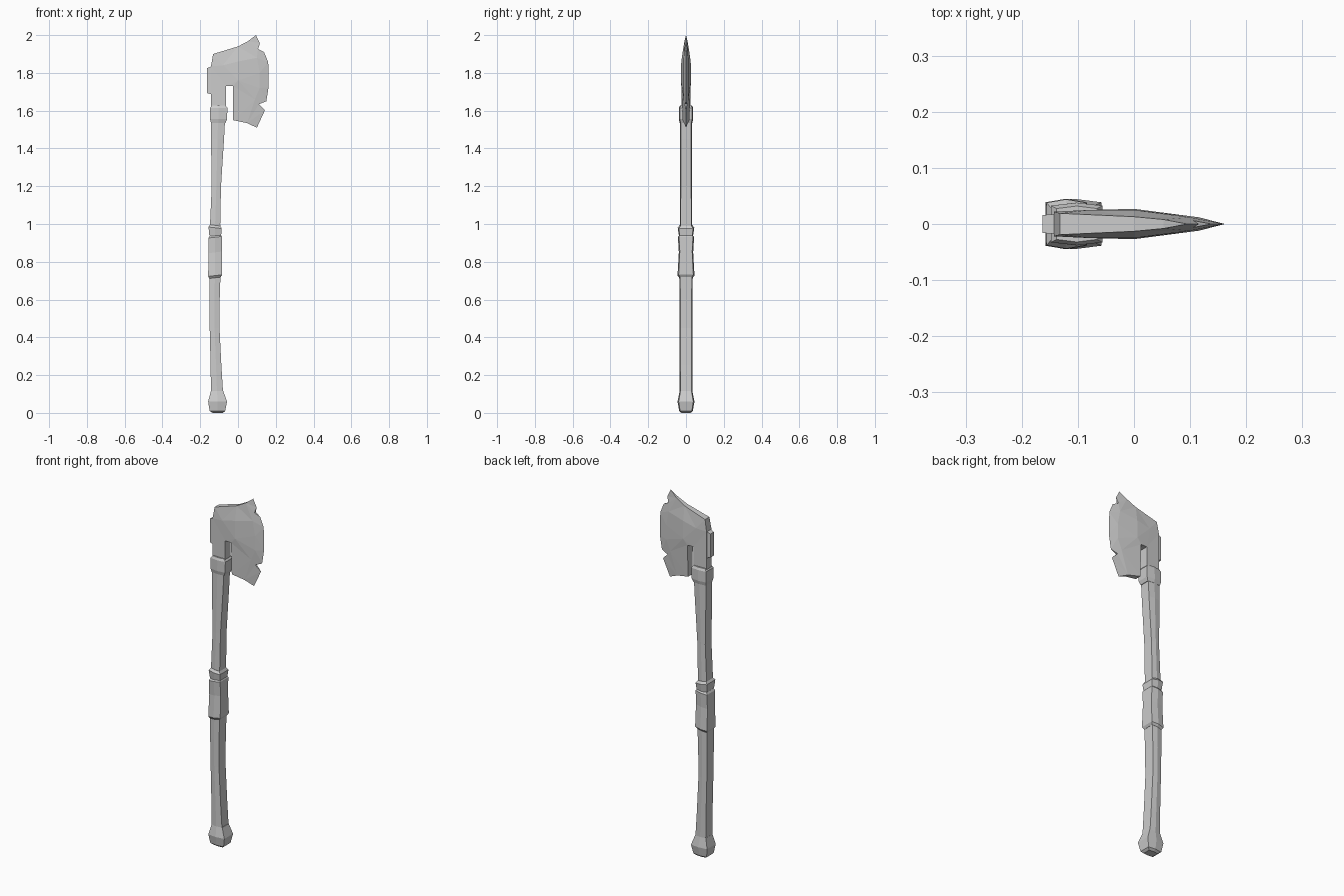
import bpy, bmesh
from mathutils import Vector
from mathutils.geometry import delaunay_2d_cdt


def finish(name, bm):
    bmesh.ops.remove_doubles(bm, verts=bm.verts, dist=0.0005)
    bmesh.ops.recalc_face_normals(bm, faces=bm.faces)
    mesh = bpy.data.meshes.new(name)
    bm.to_mesh(mesh)
    bm.free()
    obj = bpy.data.objects.new(name, mesh)
    bpy.context.collection.objects.link(obj)
    return obj


def hex_loft(name, sections, tilt=0.0):
    """Loft six-sided rings; each section is (z, x_left, x_right, ridge half depth)."""
    bm = bmesh.new()
    rings = []
    for z, x0, x1, d in sections:
        m, c = (x0 + x1) / 2, d * 0.86
        ring = [(x0, -c), (m, -d), (x1, -c), (x1, c), (m, d), (x0, c)]
        rings.append([bm.verts.new((x, y, z + tilt * (x - m))) for x, y in ring])
    for a, b in zip(rings, rings[1:]):
        for i in range(6):
            j = (i + 1) % 6
            bm.faces.new((a[i], a[j], b[j], b[i]))
    bm.faces.new(rings[0])
    bm.faces.new(rings[-1])
    return finish(name, bm)


def blade(name, outline, inner):
    """Fill an x-z outline, push both sides out by half thickness, close the rim."""
    pts = outline + inner
    n = len(outline)
    vs, _, tris, orig, _, _ = delaunay_2d_cdt(
        [Vector((p[0], p[1])) for p in pts], [(i, (i + 1) % n) for i in range(n)], [], 1, 1e-5)
    bm = bmesh.new()
    half = [pts[o[0]][2] for o in orig]
    front, back = [[bm.verts.new((v.x, s * h, v.y)) for v, h in zip(vs, half)] for s in (-1, 1)]
    index = {o[0]: k for k, o in enumerate(orig)}
    for t in tris:
        bm.faces.new([front[i] for i in t])
        bm.faces.new([back[i] for i in reversed(t)])
    for i in range(n):
        a, b = index[i], index[(i + 1) % n]
        bm.faces.new((front[a], front[b], back[b], back[a]))
    return finish(name, bm)


# Wooden shaft, slightly curved
hex_loft("shaft", [
    (0.09, -0.143, -0.078, 0.034), (0.25, -0.145, -0.088, 0.034),
    (0.45, -0.150, -0.098, 0.034), (0.60, -0.152, -0.097, 0.035),
    (0.75, -0.152, -0.092, 0.036), (1.00, -0.148, -0.094, 0.033),
    (1.20, -0.139, -0.090, 0.032), (1.45, -0.143, -0.074, 0.032),
    (1.56, -0.143, -0.068, 0.032)])

# Pommel
hex_loft("pommel", [
    (0.0, -0.135, -0.080, 0.024), (0.01, -0.150, -0.068, 0.036),
    (0.06, -0.158, -0.058, 0.045), (0.115, -0.144, -0.078, 0.034)])

# Grip wrap and the band above it
hex_loft("grip_wrap", [
    (0.715, -0.152, -0.092, 0.036), (0.727, -0.158, -0.084, 0.045),
    (0.85, -0.156, -0.085, 0.038), (0.93, -0.156, -0.086, 0.043),
    (0.94, -0.150, -0.092, 0.036)], 0.12)
hex_loft("grip_band", [
    (0.935, -0.152, -0.090, 0.037), (0.98, -0.156, -0.086, 0.044),
    (0.993, -0.148, -0.094, 0.034)], -0.12)

# Collar under the head
hex_loft("collar", [
    (1.535, -0.143, -0.066, 0.033), (1.555, -0.148, -0.058, 0.038),
    (1.615, -0.148, -0.056, 0.038), (1.628, -0.138, -0.066, 0.032)])

# Chipped axe head with slot: (x, z, half thickness)
blade("axe_head", [
    (-0.132, 1.90, 0.019), (0.0, 1.94, 0.013), (0.053, 1.968, 0.008),
    (0.095, 2.0, 0), (0.116, 1.957, 0), (0.106, 1.926, 0.006),
    (0.138, 1.91, 0), (0.16, 1.857, 0), (0.162, 1.725, 0), (0.150, 1.65, 0),
    (0.111, 1.634, 0.006), (0.143, 1.603, 0), (0.10, 1.51, 0),
    (0.048, 1.534, 0.010), (-0.026, 1.55, 0.018), (-0.026, 1.73, 0.025),
    (-0.063, 1.73, 0.024), (-0.063, 1.60, 0.024), (-0.143, 1.60, 0.022),
    (-0.143, 1.687, 0.022), (-0.143, 1.835, 0.022)],
    [(0.10, 1.88, 0.012), (0.115, 1.80, 0.012), (0.115, 1.72, 0.012),
     (0.09, 1.66, 0.012), (0.0, 1.86, 0.025), (0.0, 1.76, 0.027),
     (-0.08, 1.84, 0.025)])

# Small block on the back of the head
blade("back_block", [
    (-0.163, 1.693, 0.016), (-0.163, 1.825, 0.016),
    (-0.135, 1.837, 0.018), (-0.135, 1.685, 0.018)], [])
